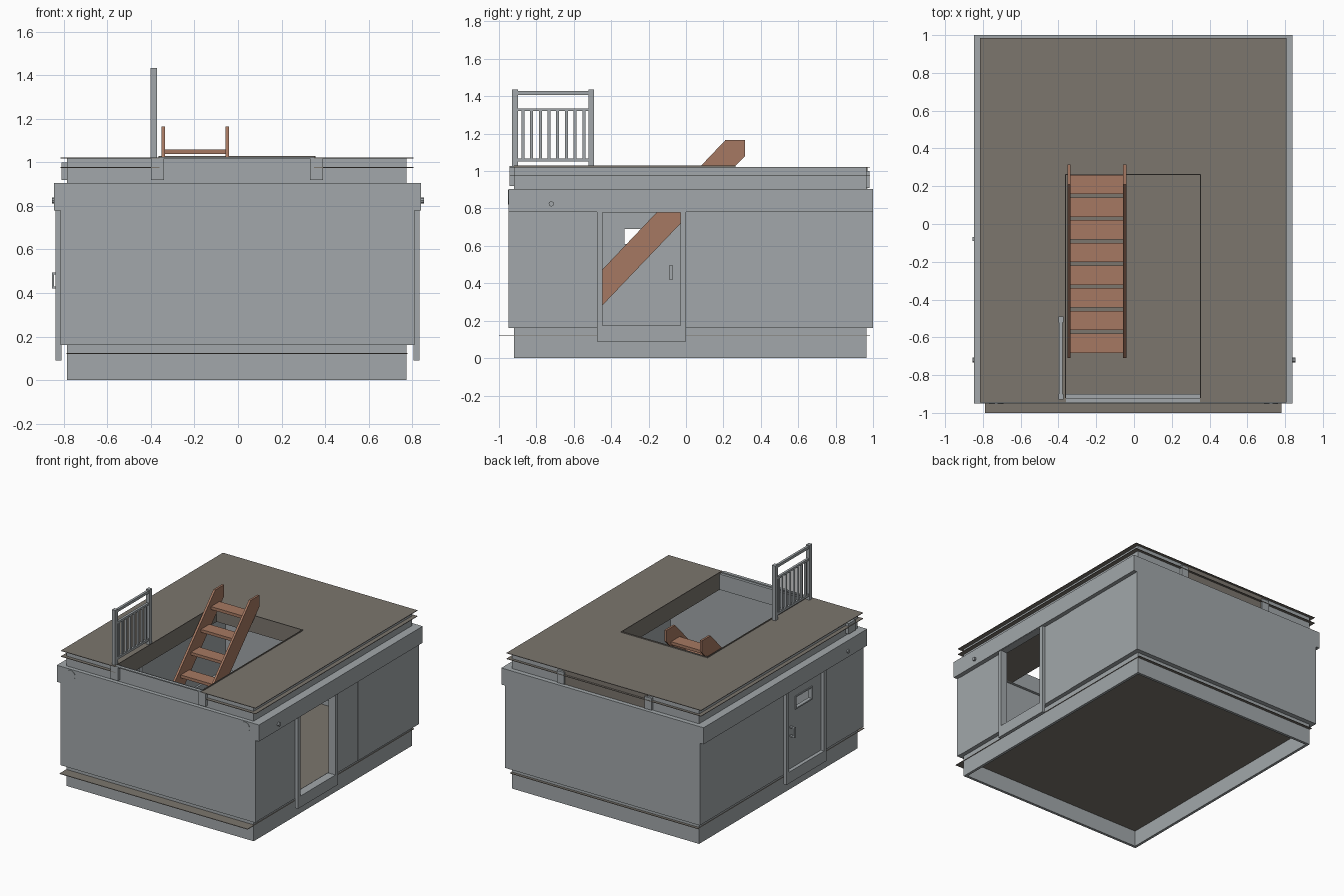
import bpy, bmesh, math

if "Cube" in bpy.data.objects:
    bpy.data.objects.remove(bpy.data.objects["Cube"])


def material(name, rgb):
    m = bpy.data.materials.new(name)
    m.diffuse_color = (*rgb, 1)
    m.use_nodes = True
    m.node_tree.nodes["Principled BSDF"].inputs["Base Color"].default_value = m.diffuse_color
    return m


GREY = material("grey_metal", (0.36, 0.39, 0.405))
BROWN = material("brown_floor", (0.2, 0.18, 0.155))
WOOD = material("stair_wood", (0.38, 0.19, 0.122))


def finish(name, bm, mat):
    bmesh.ops.recalc_face_normals(bm, faces=bm.faces)
    me = bpy.data.meshes.new(name)
    bm.to_mesh(me)
    bm.free()
    me.materials.append(mat)
    ob = bpy.data.objects.new(name, me)
    bpy.context.collection.objects.link(ob)
    return ob


def place(axis, a, b, t):
    return {"x": (t, a, b), "y": (a, t, b), "z": (a, b, t)}[axis]


def prism(name, pts, axis, lo, hi, mat):
    """Extrude a 2D outline along an axis."""
    bm = bmesh.new()
    A = [bm.verts.new(place(axis, *p, lo)) for p in pts]
    B = [bm.verts.new(place(axis, *p, hi)) for p in pts]
    bm.faces.new(A)
    bm.faces.new(B)
    n = len(pts)
    for i in range(n):
        j = (i + 1) % n
        bm.faces.new((A[i], A[j], B[j], B[i]))
    return finish(name, bm, mat)


def rect(a0, a1, b0, b1):
    return [(a0, b0), (a1, b0), (a1, b1), (a0, b1)]


def box(name, x0, x1, y0, y1, z0, z1, mat):
    return prism(name, rect(x0, x1, y0, y1), "z", z0, z1, mat)


def frame(name, outer, inner, axis, lo, hi, mat):
    """Rectangular ring extruded along an axis."""
    bm = bmesh.new()
    loops = [[bm.verts.new(place(axis, *p, t)) for p in rect(*r)]
             for r, t in ((outer, lo), (outer, hi), (inner, hi), (inner, lo))]
    for k in range(4):
        P, Q = loops[k], loops[(k + 1) % 4]
        for i in range(4):
            j = (i + 1) % 4
            bm.faces.new((P[i], P[j], Q[j], Q[i]))
    return finish(name, bm, mat)


def disc(name, axis, a, b, lo, hi, r, mat, n=24):
    pts = [(a + r * math.cos(2 * math.pi * i / n), b + r * math.sin(2 * math.pi * i / n))
           for i in range(n)]
    return prism(name, pts, axis, lo, hi, mat)


# Open-bottomed base skirt and the floor sheet that pokes out in front
frame("base_skirt", (-0.785, 0.775, -0.92, 0.965), (-0.765, 0.755, -0.9, 0.945), "z", 0, 0.165, GREY)
box("floor", -0.788, 0.78, -1.0, 0.985, 0.12, 0.124, BROWN)

# Main walls
box("front_wall", -0.815, 0.81, -0.95, -0.92, 0.16, 0.905, GREY)
box("back_wall", -0.815, 0.81, 0.965, 1.0, 0.16, 0.905, GREY)
door_wall = [(-0.92, 0.16), (-0.45, 0.16), (-0.45, 0.78), (-0.03, 0.78), (-0.03, 0.16)]
prism("right_wall", door_wall + [(0.27, 0.16), (0.27, 0.905), (-0.92, 0.905)],
      "x", 0.775, 0.807, GREY)
box("right_rear_panel", 0.775, 0.81, 0.27, 0.965, 0.16, 0.905, GREY)
prism("left_wall", door_wall + [(0.965, 0.16), (0.965, 0.905), (-0.92, 0.905)],
      "x", -0.815, -0.78, GREY)

# Side bands, door frames and sills, small studs
for side, s, face in (("left", -1, -0.812), ("right", 1, 0.806)):
    out = face + s * 0.034
    lo, hi = min(face, out), max(face, out)
    box(side + "_band", lo, hi, -0.95, 1.0, 0.78, 0.905, GREY)
    out = face + s * 0.027
    lo, hi = min(face, out), max(face, out)
    frame(side + "_door_frame", (-0.475, 0.0, 0.09, 0.78), (-0.447, -0.03, 0.175, 0.779),
          "x", lo, hi, GREY)
    box(side + "_sill", min(face, s * 0.77), max(face, s * 0.77), -0.45, -0.03, 0.16, 0.175, GREY)
    a, b = s * 0.835, s * 0.855
    disc(side + "_stud", "x", -0.72, 0.825, min(a, b), max(a, b), 0.014, GREY, 10)

# Left door with window opening and handles
frame("left_door", (-0.45, -0.03, 0.17, 0.78), (-0.33, -0.15, 0.61, 0.69), "x", -0.812, -0.795, GREY)
frame("window_trim", (-0.34, -0.14, 0.6, 0.7), (-0.33, -0.15, 0.61, 0.69), "x", -0.818, -0.79, GREY)
for name, x0, x1 in (("outer", -0.855, -0.845), ("inner", -0.765, -0.755)):
    box(name + "_door_handle", x0, x1, -0.09, -0.07, 0.42, 0.495, GREY)
for z in (0.42, 0.485):
    box("handle_mount", -0.85, -0.76, -0.088, -0.072, z, z + 0.01, GREY)

# Front discs on the upper corners
for x in (-0.73, 0.725):
    disc("front_disc", "y", x, 0.86, -0.953, -0.949, 0.038, GREY)

# Upper skirt, ceiling and roof sheets with the stair opening
frame("upper_skirt", (-0.785, 0.775, -0.92, 0.965), (-0.765, 0.755, -0.9, 0.945), "z", 0.9, 1.018, GREY)


def sheet(name, x0, x1, y0, y1, z):
    pts = [(x0, y0), (-0.36, y0), (-0.36, 0.26), (0.35, 0.26), (0.35, y0),
           (x1, y0), (x1, y1), (x0, y1)]
    prism(name, pts, "z", z, z + 0.004, BROWN)


sheet("ceiling", -0.78, 0.775, -0.92, 0.965, 0.9)
sheet("lower_roof_sheet", -0.815, 0.807, -0.945, 0.985, 0.975)
sheet("roof_sheet", -0.815, 0.807, -0.945, 0.985, 1.018)
prism("opening_lining", [(-0.365, -0.92), (-0.36, -0.92), (-0.36, 0.26), (0.35, 0.26),
                         (0.35, -0.92), (0.355, -0.92), (0.355, 0.265), (-0.365, 0.265)],
      "z", 0.9, 1.03, BROWN)
box("opening_front_edge", -0.36, 0.35, -0.945, -0.92, 1.018, 1.026, GREY)

# Roof edge brackets and the rear panel
for x in (-0.37, 0.36):
    box("front_bracket", x - 0.03, x + 0.03, -0.945, -0.918, 0.92, 1.018, GREY)
    box("rear_bracket", x - 0.03, x + 0.03, 0.963, 0.982, 0.91, 1.0, GREY)
box("rear_panel", -0.36, 0.35, 0.963, 0.97, 0.906, 1.018, BROWN)
box("side_bracket", -0.81, -0.783, -0.86, -0.78, 0.92, 1.0, GREY)

# Stair: two stringers and eight treads
stringer = [(-0.71, 0.124), (-0.598, 0.124), (0.315, 1.08), (0.315, 1.165),
            (0.21, 1.165), (-0.71, 0.197)]
for x in (-0.352, -0.057):
    prism("stair_stringer", stringer, "x", x, x + 0.016, WOOD)
for i in range(8):
    y = 0.21 - 0.12 * i
    z = 0.355 + 1.05 * (y + 0.45)
    box("stair_tread", -0.34, -0.05, y - 0.052, y + 0.05, z - 0.01, z + 0.012, WOOD)

# Railing
for y in (-0.93, -0.522):
    box("railing_post", -0.401, -0.373, y, y + 0.031, 1.02, 1.435, GREY)
for z, h in ((1.05, 0.018), (1.32, 0.015), (1.408, 0.02)):
    box("railing_rail", -0.396, -0.378, -0.91, -0.51, z, z + h, GREY)
for i in range(8):
    y = -0.872 + 0.0465 * i
    box("railing_baluster", -0.394, -0.38, y - 0.008, y + 0.008, 1.06, 1.325, GREY)
